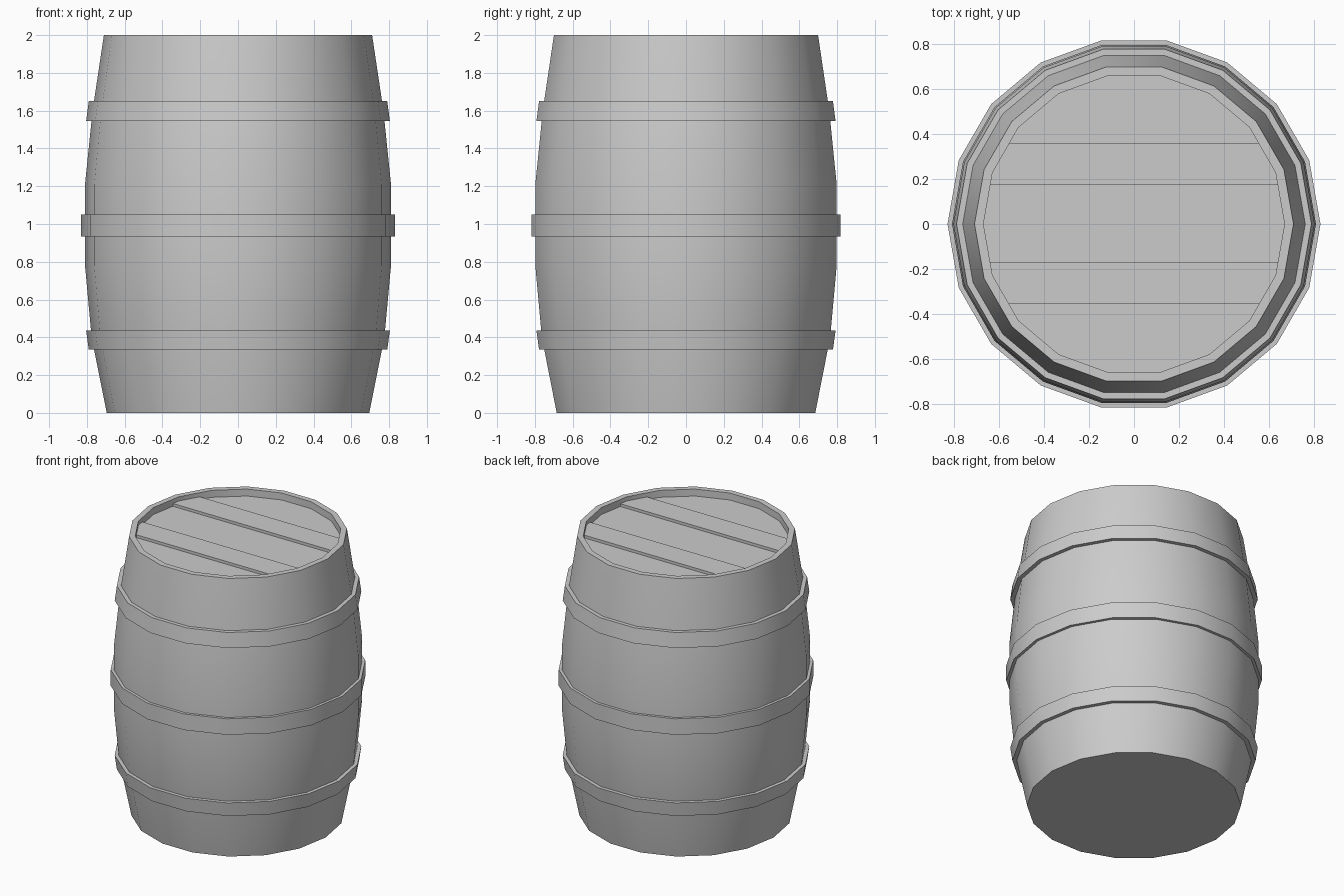
import bpy, bmesh, math

if "Cube" in bpy.data.objects:
    bpy.data.objects.remove(bpy.data.objects["Cube"])

SIDES = 18


def finish(name, bm):
    bmesh.ops.recalc_face_normals(bm, faces=bm.faces)
    me = bpy.data.meshes.new(name)
    bm.to_mesh(me)
    bm.free()
    ob = bpy.data.objects.new(name, me)
    bpy.context.collection.objects.link(ob)
    bpy.context.view_layer.objects.active = ob
    ob.select_set(True)
    bpy.ops.object.shade_smooth_by_angle(angle=math.radians(30))
    ob.select_set(False)
    return ob


def ring(bm, r, z):
    return [bm.verts.new((r * math.cos(2 * math.pi * i / SIDES),
                          r * math.sin(2 * math.pi * i / SIDES), z)) for i in range(SIDES)]


def lathe(bm, profile, closed=False):
    rings = [ring(bm, r, z) for r, z in profile]
    pairs = list(zip(rings, rings[1:]))
    if closed:
        pairs.append((rings[-1], rings[0]))
    for a, b in pairs:
        for i in range(SIDES):
            j = (i + 1) % SIDES
            bm.faces.new((a[i], a[j], b[j], b[i]))
    return rings


LID_Z, STEP = 1.95, 0.02

# Barrel body: bulged outside, flat bottom, rim and recessed inner wall
bm = bmesh.new()
rings = lathe(bm, [(0.695, 0), (0.775, 0.4), (0.81, 0.78), (0.81, 1.21),
                   (0.77, 1.6), (0.71, 2.0), (0.67, 2.0), (0.67, LID_Z)])
bm.faces.new(rings[0])
# close temporarily so normals face outwards, then open again for the lid
cap = bm.faces.new(rings[-1])
bmesh.ops.recalc_face_normals(bm, faces=bm.faces)
bm.faces.remove(cap)
finish("barrel_body", bm)

# Hoops: lower, middle, upper
for name, z0, r0, z1, r1, inner in [
        ("lower_hoop", 0.335, 0.79, 0.435, 0.804, 0.755),
        ("middle_hoop", 0.935, 0.83, 1.05, 0.83, 0.80),
        ("upper_hoop", 1.545, 0.804, 1.65, 0.79, 0.755)]:
    bm = bmesh.new()
    lathe(bm, [(inner, z0), (r0, z0), (r1, z1), (inner, z1)], closed=True)
    finish(name, bm)

# Lid: disc cut into five planks, second and fourth raised
bm = bmesh.new()
bm.faces.new(ring(bm, 0.67, LID_Z))
for y in (-0.355, -0.17, 0.175, 0.36):
    bmesh.ops.bisect_plane(bm, geom=bm.verts[:] + bm.edges[:] + bm.faces[:],
                           plane_co=(0, y, 0), plane_no=(0, 1, 0))
raised = [f for f in bm.faces if 0.17 < abs(f.calc_center_median().y) < 0.36]
out = bmesh.ops.extrude_face_region(bm, geom=raised)
bmesh.ops.translate(bm, vec=(0, 0, STEP),
                    verts=[v for v in out["geom"] if isinstance(v, bmesh.types.BMVert)])
bmesh.ops.delete(bm, geom=[f for f in raised if f.is_valid], context='FACES_ONLY')
bmesh.ops.recalc_face_normals(bm, faces=bm.faces)
lid = finish("lid_planks", bm)
if sum(p.normal.z for p in lid.data.polygons) < 0:
    lid.data.flip_normals()
